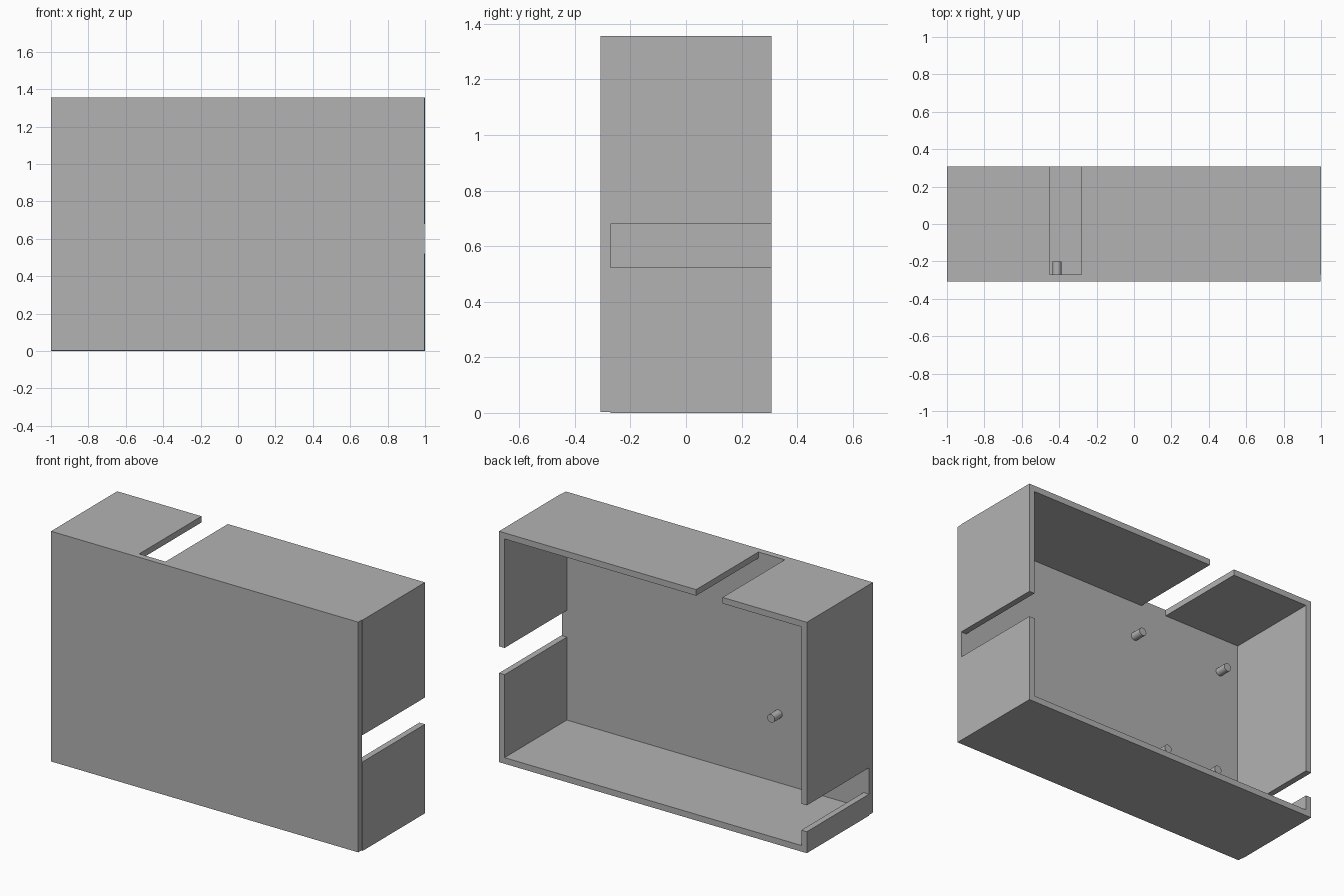
import bpy
import bmesh
from math import radians
from mathutils import Matrix, Vector

if "Cube" in bpy.data.objects:
    bpy.data.objects.remove(bpy.data.objects["Cube"], do_unlink=True)

# Overall sizes
HALF_W, HALF_D, HEIGHT = 1.0, 0.307, 1.356
WALL = 0.036
LIP = 0.004                       # walls stand slightly proud of the panel
PANEL_BACK = -HALF_D + WALL

grey = bpy.data.materials.new("plain_grey")
grey.use_nodes = True
colour = (0.448, 0.448, 0.448, 1)
grey.diffuse_color = colour
grey.node_tree.nodes["Principled BSDF"].inputs["Base Color"].default_value = colour


def finish(name, bm):
    bmesh.ops.recalc_face_normals(bm, faces=bm.faces)
    mesh = bpy.data.meshes.new(name)
    bm.to_mesh(mesh)
    bm.free()
    mesh.materials.append(grey)
    obj = bpy.data.objects.new(name, mesh)
    bpy.context.collection.objects.link(obj)
    return obj


def extrude_outline(name, outline, y0, y1):
    """Extrude an x-z outline from y0 to y1."""
    bm = bmesh.new()
    face = bm.faces.new([bm.verts.new((x, y0, z)) for x, z in outline])
    moved = bmesh.ops.extrude_face_region(bm, geom=[face])["geom"]
    verts = [v for v in moved if isinstance(v, bmesh.types.BMVert)]
    bmesh.ops.translate(bm, verts=verts, vec=Vector((0, y1 - y0, 0)))
    return finish(name, bm)


# Front panel
extrude_outline("front_panel", [(-HALF_W, LIP), (HALF_W - LIP, LIP),
                                (HALF_W - LIP, HEIGHT), (-HALF_W, HEIGHT)],
                -HALF_D, PANEL_BACK)

# Surrounding wall, in three bent pieces separated by the slots
W, IN_W, TOP, IN_TOP = HALF_W, HALF_W - WALL, HEIGHT, HEIGHT - WALL
top_slot = (-0.452, -0.281)
left_slot = (0.523, 0.68)
right_slot = (0.126, 0.281)

walls = {
    "upper_left_wall": [
        (top_slot[1], TOP), (W, TOP), (W, left_slot[1]),
        (IN_W, left_slot[1]), (IN_W, IN_TOP), (top_slot[1], IN_TOP)],
    "upper_right_wall": [
        (top_slot[0], TOP), (-W, TOP), (-W, right_slot[1]),
        (-IN_W, right_slot[1]), (-IN_W, IN_TOP), (top_slot[0], IN_TOP)],
    "lower_wall": [
        (W, left_slot[0]), (W, 0), (-W, 0), (-W, right_slot[0]),
        (-IN_W, right_slot[0]), (-IN_W, WALL), (IN_W, WALL),
        (IN_W, left_slot[0])],
}
for name, outline in walls.items():
    extrude_outline(name, outline, PANEL_BACK, HALF_D)

# Mounting pegs on the inside of the panel
PEG_LENGTH, PEG_RADIUS = 0.07, 0.024
pegs = {
    "upper_left_peg": (-0.232, 1.108),
    "upper_right_peg": (-0.834, 1.108),
    "lower_left_peg": (-0.412, 0.44),
    "lower_right_peg": (-0.766, 0.44),
}
for name, (x, z) in pegs.items():
    bm = bmesh.new()
    bmesh.ops.create_cone(
        bm, cap_ends=True, segments=32, radius1=PEG_RADIUS, radius2=PEG_RADIUS,
        depth=PEG_LENGTH,
        matrix=Matrix.Translation((x, PANEL_BACK + PEG_LENGTH / 2, z))
        @ Matrix.Rotation(radians(90), 4, "X"))
    peg = finish(name, bm)
    bpy.ops.object.select_all(action="DESELECT")
    peg.select_set(True)
    bpy.context.view_layer.objects.active = peg
    bpy.ops.object.shade_smooth_by_angle(angle=radians(30))
